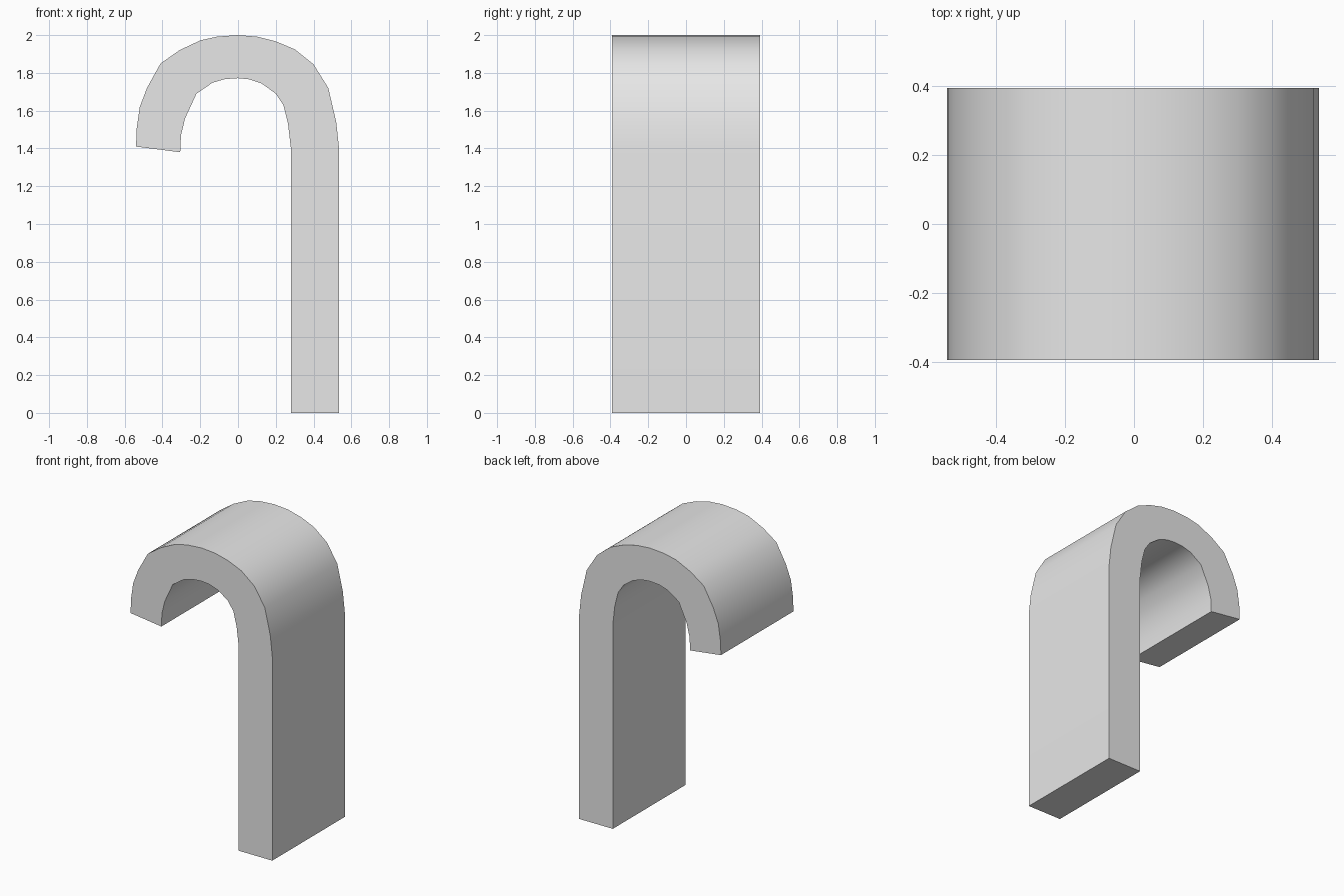
import bpy
import bmesh
import math

default_cube = bpy.data.objects.get("Cube")
if default_cube:
    bpy.data.objects.remove(default_cube, do_unlink=True)


def make_material(name, colour):
    material = bpy.data.materials.new(name)
    material.use_nodes = True
    material.diffuse_color = colour
    shader = next(n for n in material.node_tree.nodes if n.type == "BSDF_PRINCIPLED")
    shader.inputs["Base Color"].default_value = colour
    return material


def extrude_profile(name, profile, depth, material):
    """Extrude a closed outline in the XZ plane evenly about y = 0."""
    mesh = bpy.data.meshes.new(name)
    bm = bmesh.new()
    front = bm.faces.new([bm.verts.new((x, -depth / 2, z)) for x, z in profile])
    result = bmesh.ops.extrude_face_region(bm, geom=[front], use_keep_orig=True)
    moved = [v for v in result["geom"] if isinstance(v, bmesh.types.BMVert)]
    bmesh.ops.translate(bm, verts=moved, vec=(0, depth, 0))
    bmesh.ops.recalc_face_normals(bm, faces=bm.faces[:])
    bm.to_mesh(mesh)
    bm.free()
    mesh.materials.append(material)
    obj = bpy.data.objects.new(name, mesh)
    bpy.context.collection.objects.link(obj)
    return obj


# Outer edge, from the foot of the upright over the bend to the tip
outer_edge = [
    (.535, 0), (.535, 1.4), (.52, 1.54), (.478, 1.72), (.4, 1.845),
    (.3, 1.925), (.2, 1.967), (.1, 1.992), (0, 2), (-.11, 1.992),
    (-.2, 1.972), (-.31, 1.92), (-.41, 1.85), (-.482, 1.72),
    (-.52, 1.62), (-.536, 1.51), (-.54, 1.41),
]

# Inner edge, from the tip back down to the foot
inner_edge = [
    (-.306, 1.38), (-.302, 1.47), (-.28, 1.56), (-.22, 1.69),
    (-.135, 1.748), (-.07, 1.767), (0, 1.772), (.06, 1.766),
    (.125, 1.744), (.2, 1.69), (.24, 1.63), (.265, 1.53),
    (.28, 1.4), (.28, 0),
]

# Wide curved hook
grey = make_material("plain grey", (.8, .8, .8, 1))
hook = extrude_profile("curved_hook", outer_edge + inner_edge, .786, grey)

# Smooth bend with crisp rims
bpy.ops.object.select_all(action="DESELECT")
hook.select_set(True)
bpy.context.view_layer.objects.active = hook
bpy.ops.object.shade_smooth_by_angle(angle=math.radians(40))
